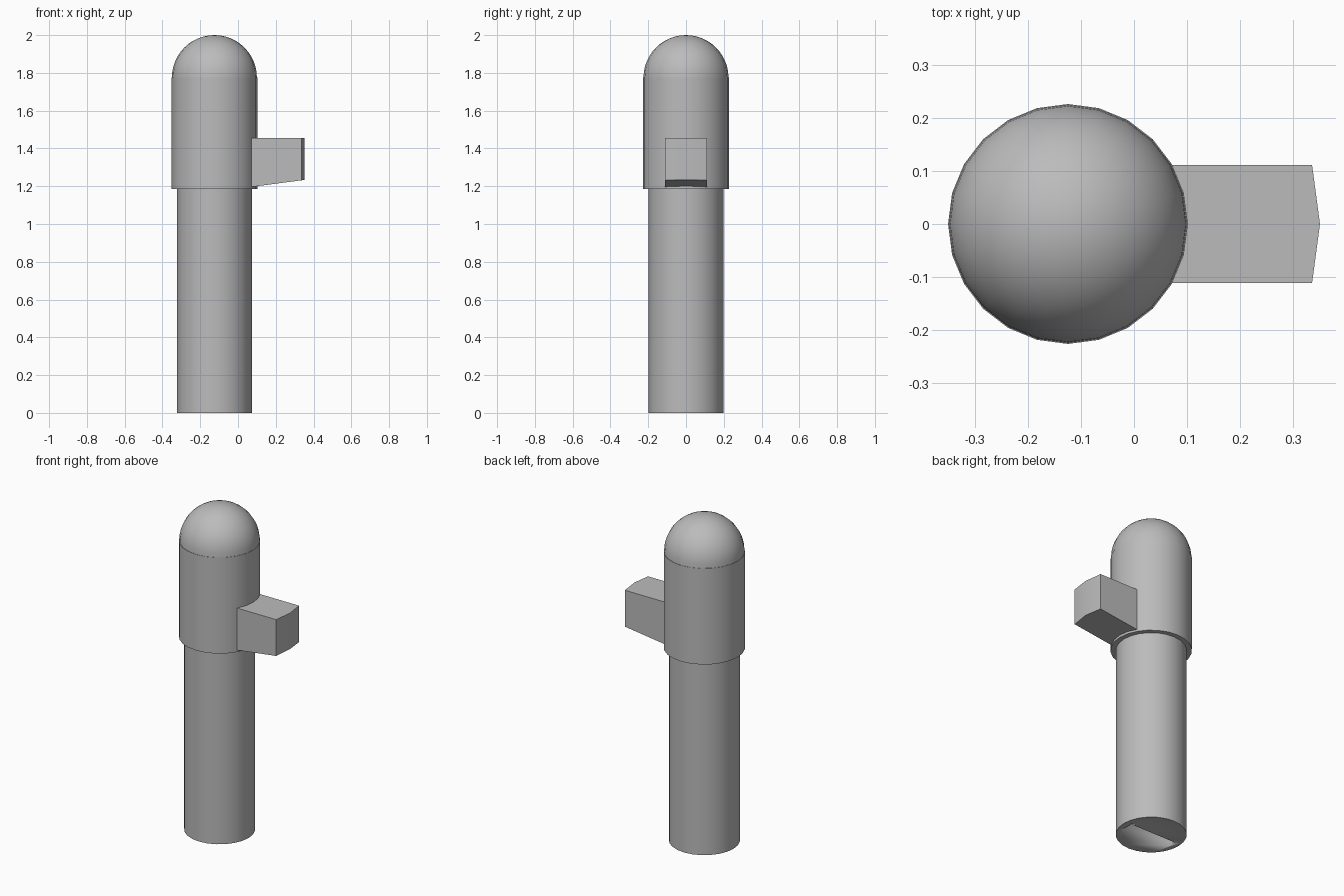
import bpy
import bmesh
from math import cos, sin, pi, radians
from mathutils import Vector

default = bpy.data.objects.get("Cube")
if default:
    bpy.data.objects.remove(default, do_unlink=True)

AXIS_X = -0.125      # the round parts share this axis
SIDES = 24

grey = bpy.data.materials.new("plain grey")
grey.use_nodes = True
grey.diffuse_color = (0.5, 0.5, 0.5, 1)
grey.node_tree.nodes["Principled BSDF"].inputs["Base Color"].default_value = (0.5, 0.5, 0.5, 1)


def finish(name, bm):
    """Turn a bmesh into a named object with smooth curves and sharp edges."""
    bmesh.ops.remove_doubles(bm, verts=bm.verts, dist=1e-5)
    bmesh.ops.recalc_face_normals(bm, faces=bm.faces)
    mesh = bpy.data.meshes.new(name)
    bm.to_mesh(mesh)
    bm.free()
    mesh.materials.append(grey)
    obj = bpy.data.objects.new(name, mesh)
    bpy.context.collection.objects.link(obj)
    bpy.ops.object.select_all(action="DESELECT")
    obj.select_set(True)
    bpy.context.view_layer.objects.active = obj
    bpy.ops.object.shade_smooth_by_angle(angle=radians(35))
    return obj


def lathe(name, profile):
    """Spin (radius, height) points about the shared axis."""
    bm = bmesh.new()
    verts = [bm.verts.new((AXIS_X + r, 0, z)) for r, z in profile]
    edges = [bm.edges.new(pair) for pair in zip(verts, verts[1:])]
    bmesh.ops.spin(bm, geom=verts + edges, cent=(AXIS_X, 0, 0), axis=(0, 0, 1),
                   angle=2 * pi, steps=SIDES)
    bmesh.ops.remove_doubles(bm, verts=bm.verts, dist=1e-5)
    # Close any open rims with flat caps
    bmesh.ops.holes_fill(bm, edges=[e for e in bm.edges if e.is_boundary], sides=0)
    return finish(name, bm)


def prism(name, outline, z_low, z_high):
    """Extrude a plan outline; z_low is a function of x."""
    bm = bmesh.new()
    low = [bm.verts.new((x, y, z_low(x))) for x, y in outline]
    high = [bm.verts.new((x, y, z_high)) for x, y in outline]
    bm.faces.new(low)
    bm.faces.new(high)
    for i in range(len(outline)):
        j = (i + 1) % len(outline)
        bm.faces.new((low[i], low[j], high[j], high[i]))
    return finish(name, bm)


# Round parts
shaft = lathe("shaft", [(0.198, 0), (0.198, 1.25)])
sleeve = lathe("sleeve", [(0.227, 1.185), (0.227, 1.775)])
dome = lathe("dome", [(0.225 * cos(a), 1.775 + 0.225 * sin(a))
                      for a in (i * pi / 24 for i in range(13))])

# Side tab with a shallow pointed end and a rising underside
tab = prism("side_tab",
            [(0, -0.112), (0.337, -0.112), (0.352, 0), (0.337, 0.112), (0, 0.112)],
            lambda x: 1.187 + max(0, x - 0.09) * 0.18, 1.455)

# Narrow slot cut into the foot of the shaft
slot = prism("slot_cutter",
             [(AXIS_X + sx * 0.16, sy * 0.018)
              for sx, sy in ((-1, -1), (1, -1), (1, 1), (-1, 1))],
             lambda x: -0.05, 0.15)
cut = shaft.modifiers.new("slot", "BOOLEAN")
cut.operation = "DIFFERENCE"
cut.solver = "EXACT"
cut.object = slot
bpy.context.view_layer.objects.active = shaft
bpy.ops.object.modifier_apply(modifier=cut.name)
bpy.data.objects.remove(slot, do_unlink=True)
